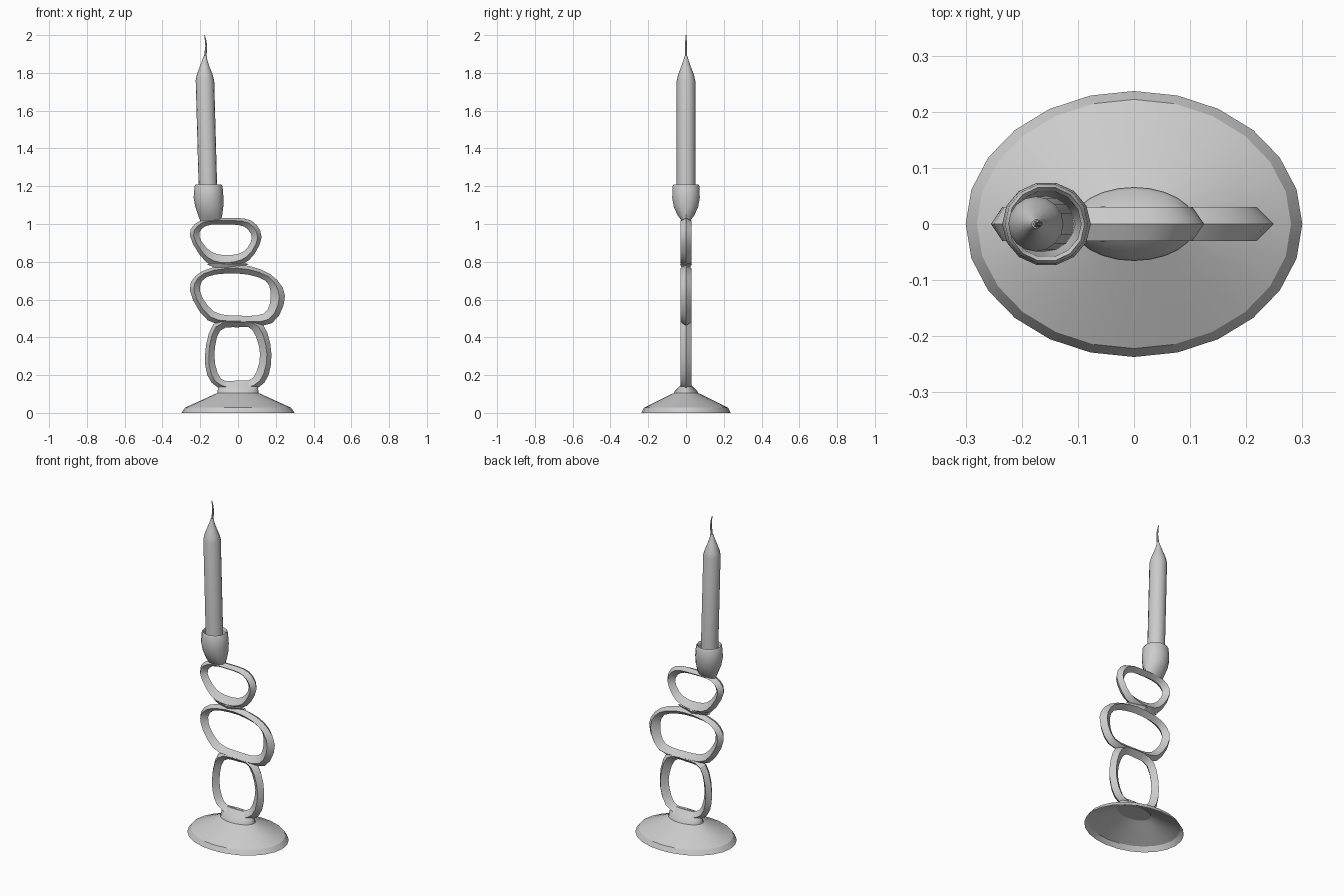
import bpy, bmesh
from math import sin, cos, tau, radians
from mathutils import Vector

cube = bpy.data.objects.get("Cube")
if cube:
    bpy.data.objects.remove(cube, do_unlink=True)

grey = bpy.data.materials.new("plain grey")
grey.use_nodes = True
colour = (0.6, 0.6, 0.6, 1)
grey.diffuse_color = colour
grey.node_tree.nodes["Principled BSDF"].inputs["Base Color"].default_value = colour


def finish(bm, name, angle, flip=False):
    bmesh.ops.recalc_face_normals(bm, faces=bm.faces)
    if flip and sum(f.normal.z for f in bm.faces) < 0:
        bmesh.ops.reverse_faces(bm, faces=bm.faces)
    mesh = bpy.data.meshes.new(name)
    bm.to_mesh(mesh)
    bm.free()
    mesh.materials.append(grey)
    obj = bpy.data.objects.new(name, mesh)
    bpy.context.collection.objects.link(obj)
    bpy.ops.object.select_all(action='DESELECT')
    obj.select_set(True)
    bpy.context.view_layer.objects.active = obj
    bpy.ops.object.shade_smooth_by_angle(angle=radians(angle))
    return obj


def bridge(bm, a, b):
    for i in range(len(a)):
        j = (i + 1) % len(a)
        bm.faces.new((a[i], a[j], b[j], b[i]))


def loft(name, rings, sides, caps=(True, True), angle=30, flip=False):
    """Stack of ellipses given as (centre x, radius x, radius y, z)."""
    bm = bmesh.new()
    loops = [[bm.verts.new((cx + rx * cos(tau * i / sides), ry * sin(tau * i / sides), z))
              for i in range(sides)] for cx, rx, ry, z in rings]
    for a, b in zip(loops, loops[1:]):
        bridge(bm, a, b)
    for cap, loop in zip(caps, (loops[0], loops[-1])):
        if cap:
            bm.faces.new(loop)
    return finish(bm, name, angle, flip)


def smooth_loop(points, steps=3):
    """Closed curve through the points."""
    pts = [Vector(p) for p in points]
    n, out = len(pts), []
    for i in range(n):
        a, b, c, d = (pts[(i + k) % n] for k in (-1, 0, 1, 2))
        for s in range(steps):
            t = s / steps
            out.append(0.5 * (2 * b + (c - a) * t + (2 * a - 5 * b + 4 * c - d) * t * t
                              + (3 * b - 3 * c + d - a) * t ** 3))
    return out


def link(name, outer, inner, depth=0.03):
    """Open loop with a diamond section between its outer and inner outlines."""
    bm = bmesh.new()
    out, inn = smooth_loop(outer), smooth_loop(inner)
    mid = [o.lerp(i, 0.4) for o, i in zip(out, inn)]
    loops = [[bm.verts.new((p.x, y, p.y)) for p in line]
             for line, y in ((out, 0), (mid, -depth), (inn, 0), (mid, depth))]
    for k in range(4):
        bridge(bm, loops[k], loops[(k + 1) % 4])
    return finish(bm, name, 25)


# Hollow oval base and the foot standing on it
loft("base", [(0, .3, .237, 0), (0, .28, .222, .028), (0, .2, .15, .064), (0, .11, .065, .105)],
     24, (False, False), flip=True)
loft("foot", [(0, .11, .065, .1), (0, .108, .06, .115), (0, .105, .035, .14), (0, .08, .012, .165)], 24)

# Three stacked links; points run clockwise from the left side
link("lower_link",
     [(-.175, .3), (-.13, .47), (0, .5), (.13, .47), (.177, .31), (.14, .16), (0, .1), (-.14, .16)],
     [(-.125, .3), (-.095, .435), (0, .453), (.075, .44), (.117, .31), (.08, .185), (0, .172), (-.09, .18)])
link("middle_link",
     [(-.255, .65), (-.19, .75), (0, .785), (.17, .735), (.249, .62), (.18, .475), (0, .467), (-.16, .49)],
     [(-.2, .64), (-.165, .72), (0, .738), (.145, .7), (.173, .61), (.135, .525), (0, .515), (-.125, .535)])
link("upper_link",
     [(-.255, .94), (-.2, 1.018), (-.06, 1.032), (.07, 1.018), (.125, .93), (.06, .81), (-.055, .77), (-.17, .8)],
     [(-.205, .935), (-.17, .99), (-.06, .998), (.035, .985), (.073, .925), (.03, .855), (-.055, .835), (-.145, .855)])

# Faceted knot where the two top links meet
bm = bmesh.new()
bmesh.ops.create_uvsphere(bm, u_segments=4, v_segments=2, radius=1)
for v in bm.verts:
    v.co = Vector((v.co.x * .11 - .055, v.co.y * .032, v.co.z * .05 + .787))
finish(bm, "link_knot", 10)

# Candle cup with a hollow inside
loft("candle_cup",
     [(-.145, .055, .022, 1.015), (-.147, .063, .045, 1.045), (-.152, .074, .066, 1.09),
      (-.156, .079, .075, 1.14), (-.156, .074, .072, 1.2), (-.156, .068, .067, 1.21),
      (-.156, .062, .06, 1.2), (-.154, .06, .056, 1.13), (-.15, .045, .04, 1.07)], 14)

# Leaning candle with a tapered tip, and its curled wick
loft("candle",
     [(-.156, .049, .049, 1.075), (-.175, .049, .049, 1.76), (-.176, .042, .042, 1.79),
      (-.177, .027, .027, 1.83), (-.176, .014, .014, 1.865), (-.174, .008, .008, 1.89)], 16)
loft("wick",
     [(-.175, .007, .007, 1.87), (-.171, .006, .006, 1.91), (-.168, .005, .005, 1.94),
      (-.171, .004, .004, 1.97), (-.177, .002, .002, 2.0)], 8)
